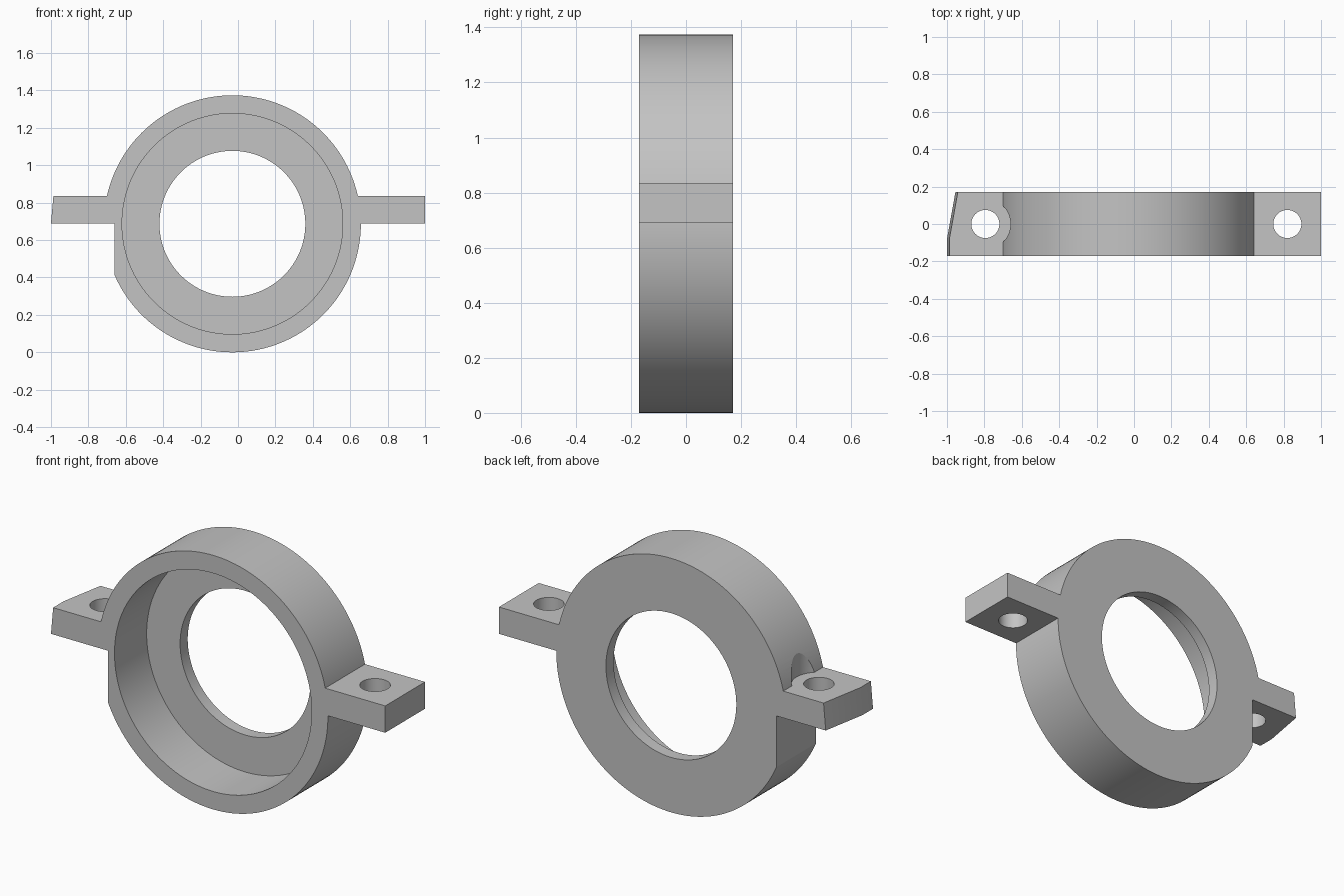
import bpy
import bmesh
import math
from mathutils import Matrix, Vector

cube = bpy.data.objects.get("Cube")
if cube:
    bpy.data.objects.remove(cube, do_unlink=True)

CX, CZ = -0.03, 0.687             # ring axis
HALF = 0.17                       # half of the ring width
LUG_BOTTOM, LUG_TOP = 0.69, 0.835

grey = bpy.data.materials.new("grey")
grey.use_nodes = True
colour = (0.55, 0.55, 0.55, 1)
grey.diffuse_color = colour
grey.node_tree.nodes["Principled BSDF"].inputs["Base Color"].default_value = colour


def add_object(name, bm):
    bmesh.ops.recalc_face_normals(bm, faces=bm.faces)
    mesh = bpy.data.meshes.new(name)
    bm.to_mesh(mesh)
    bm.free()
    mesh.materials.append(grey)
    obj = bpy.data.objects.new(name, mesh)
    bpy.context.collection.objects.link(obj)
    return obj


def cylinder(name, radius, start, end, segments=64):
    """Solid cylinder between two points."""
    start, end = Vector(start), Vector(end)
    axis = end - start
    turn = Vector((0, 0, 1)).rotation_difference(axis).to_matrix().to_4x4()
    bm = bmesh.new()
    bmesh.ops.create_cone(bm, cap_ends=True, segments=segments, radius1=radius,
                          radius2=radius, depth=axis.length,
                          matrix=Matrix.Translation((start + end) / 2) @ turn)
    return add_object(name, bm)


def prism(name, bottom, top, z0, z1):
    """Solid between two matching outlines at heights z0 and z1."""
    bm = bmesh.new()
    low = [bm.verts.new((x, y, z0)) for x, y in bottom]
    high = [bm.verts.new((x, y, z1)) for x, y in top]
    bm.faces.new(low)
    bm.faces.new(high)
    for i in range(len(low)):
        j = (i + 1) % len(low)
        bm.faces.new((low[i], low[j], high[j], high[i]))
    return add_object(name, bm)


def rectangle(x0, x1, half):
    return [(x0, -half), (x1, -half), (x1, half), (x0, half)]


def combine(body, tool, operation):
    """Apply a boolean to the body and discard the tool."""
    tool.hide_render = True
    mod = body.modifiers.new(operation.lower(), "BOOLEAN")
    mod.operation = operation
    mod.solver = "EXACT"
    mod.object = tool
    bpy.ops.object.select_all(action="DESELECT")
    bpy.context.view_layer.objects.active = body
    body.select_set(True)
    bpy.ops.object.modifier_apply(modifier=mod.name)
    bpy.data.objects.remove(tool, do_unlink=True)


# Ring, with a flat on its right side below the lug
ring = cylinder("ring_clamp", 0.687, (CX, -HALF, CZ), (CX, HALF, CZ), 160)
flat = rectangle(-0.9, -0.66, 0.3)
combine(ring, prism("flat_cutter", flat, flat, 0.1, LUG_BOTTOM), "DIFFERENCE")

# Left lug is square; right lug has a slanted, tapering end
left = rectangle(0.59, 1.0, HALF)
right_low = [(-1.0, -HALF), (-0.64, -HALF), (-0.64, HALF), (-0.955, HALF), (-1.0, -0.08)]
right_high = [(-0.987, -HALF), (-0.64, -HALF), (-0.64, HALF), (-0.942, HALF), (-0.987, -0.08)]
combine(ring, prism("left_lug", left, left, LUG_BOTTOM, LUG_TOP), "UNION")
combine(ring, prism("right_lug", right_low, right_high, LUG_BOTTOM, LUG_TOP), "UNION")

# Front recess and through bore
combine(ring, cylinder("recess_cutter", 0.59, (CX, -0.3, CZ), (CX, 0.105, CZ), 160), "DIFFERENCE")
combine(ring, cylinder("bore_cutter", 0.39, (CX, -0.3, CZ), (CX, 0.3, CZ), 128), "DIFFERENCE")

# Bolt holes, and clearance for the bolt head beside the right lug
for x in (-0.795, 0.82):
    combine(ring, cylinder("hole_cutter", 0.075, (x, 0, 0.6), (x, 0, 0.95)), "DIFFERENCE")
combine(ring, cylinder("head_cutter", 0.135, (-0.795, 0, LUG_TOP), (-0.795, 0, 1.2)), "DIFFERENCE")

bpy.ops.object.select_all(action="DESELECT")
ring.select_set(True)
bpy.context.view_layer.objects.active = ring
bpy.ops.object.shade_smooth_by_angle(angle=math.radians(20))
